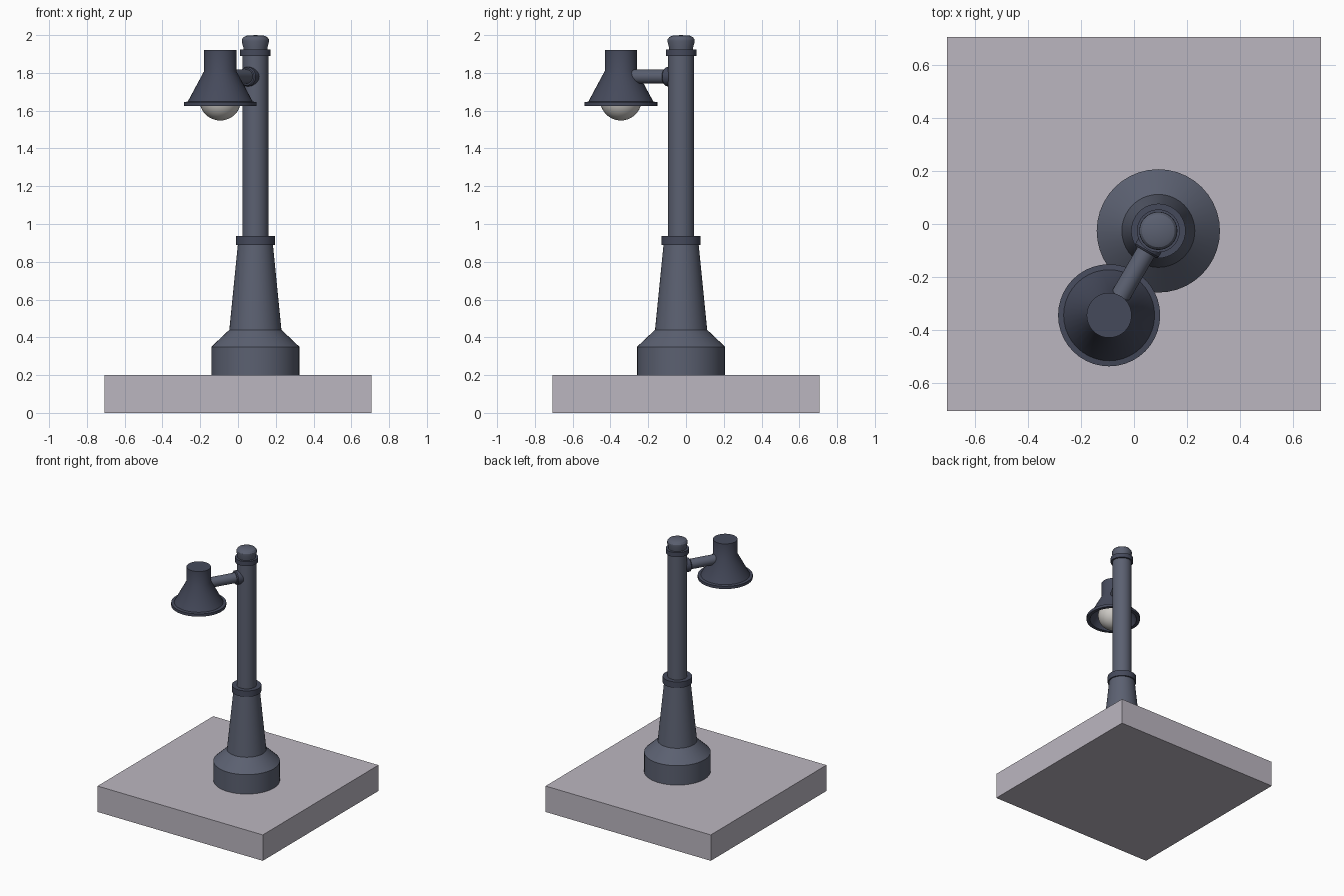
import bpy, bmesh, math
from mathutils import Vector, Matrix

if "Cube" in bpy.data.objects:
    bpy.data.objects.remove(bpy.data.objects["Cube"])

POST = Vector((0.092, -0.026, 0))
LAMP = Vector((-0.094, -0.345, 0))
SEG = 40


def material(name, rgb):
    m = bpy.data.materials.new(name)
    m.diffuse_color = (*rgb, 1)
    m.use_nodes = True
    m.node_tree.nodes["Principled BSDF"].inputs["Base Color"].default_value = m.diffuse_color
    return m


IRON = material("slate_iron", (0.105, 0.118, 0.165))
DARK = material("dark_iron", (0.06, 0.068, 0.105))
STONE = material("stone", (0.50, 0.47, 0.53))
GLASS = material("bulb_glass", (0.62, 0.60, 0.57))


def finish(name, bm, mat, smooth=True):
    bmesh.ops.recalc_face_normals(bm, faces=bm.faces)
    me = bpy.data.meshes.new(name)
    bm.to_mesh(me)
    bm.free()
    ob = bpy.data.objects.new(name, me)
    bpy.context.collection.objects.link(ob)
    me.materials.append(mat)
    if smooth:
        bpy.ops.object.select_all(action='DESELECT')
        ob.select_set(True)
        bpy.context.view_layer.objects.active = ob
        bpy.ops.object.shade_smooth_by_angle(angle=math.radians(30))
    return ob


def lathe(name, profile, mat, matrix):
    """Spin (radius, height) points about local z; radius 0 closes at the axis."""
    bm = bmesh.new()
    vs = [bm.verts.new((r, 0, z)) for r, z in profile]
    edges = [bm.edges.new(p) for p in zip(vs, vs[1:])]
    bmesh.ops.spin(bm, geom=vs + edges, cent=(0, 0, 0), axis=(0, 0, 1),
                   angle=math.tau, steps=SEG, use_merge=True)
    bmesh.ops.remove_doubles(bm, verts=bm.verts, dist=1e-5)
    bm.transform(matrix)
    return finish(name, bm, mat)


at_post = Matrix.Translation(POST)
at_lamp = Matrix.Translation(LAMP)

# Square stone slab
bm = bmesh.new()
bmesh.ops.create_cube(bm, size=1, matrix=Matrix.Translation((0, 0, 0.1))
                      @ Matrix.Diagonal((1.412, 1.412, 0.2, 1)))
finish("slab", bm, STONE, smooth=False)

# Post: plinth with tapered column, pole and domed cap
lathe("post_base", [(0, 0.2), (0.233, 0.2), (0.233, 0.35), (0.138, 0.44),
                    (0.092, 0.90), (0, 0.90)], IRON, at_post)
lathe("pole", [(0, 0.90), (0.069, 0.90), (0.069, 1.90), (0, 1.90)], IRON, at_post)
lathe("cap", [(0, 1.91), (0.062, 1.91), (0.064, 1.935), (0.072, 1.965),
              (0.071, 1.978), (0.062, 1.990), (0.045, 1.997), (0, 2.0)], IRON, at_post)

# Raised collars
for name, r, z0, z1 in (("lower_collar", 0.103, 0.89, 0.936),
                        ("upper_collar", 0.081, 1.89, 1.925)):
    lathe(name, [(0, z0), (r, z0), (r, z1), (0, z1)], DARK, at_post)

# Horizontal arm and its wall flange, pointing from the post to the lamp
to_lamp = (LAMP - POST).to_track_quat('Z', 'Y').to_matrix().to_4x4()
along = Matrix.Translation(POST + Vector((0, 0, 1.78))) @ to_lamp
lathe("arm", [(0, 0.05), (0.037, 0.05), (0.037, 0.31), (0, 0.31)], IRON, along)
lathe("arm_flange", [(0, 0.045), (0.051, 0.045), (0.051, 0.085), (0.045, 0.092),
                     (0, 0.092)], DARK, along)

# Hollow lampshade with rim
lathe("lampshade", [(0, 1.922), (0.085, 1.922), (0.085, 1.81), (0.172, 1.648),
                    (0.193, 1.645), (0.193, 1.624), (0.168, 1.624), (0.160, 1.645),
                    (0.075, 1.80), (0, 1.80)], DARK, at_lamp)

# Round bulb
bm = bmesh.new()
bmesh.ops.create_uvsphere(bm, u_segments=32, v_segments=20, radius=0.11,
                          matrix=Matrix.Translation(LAMP + Vector((0, 0, 1.658))))
finish("bulb", bm, GLASS)
